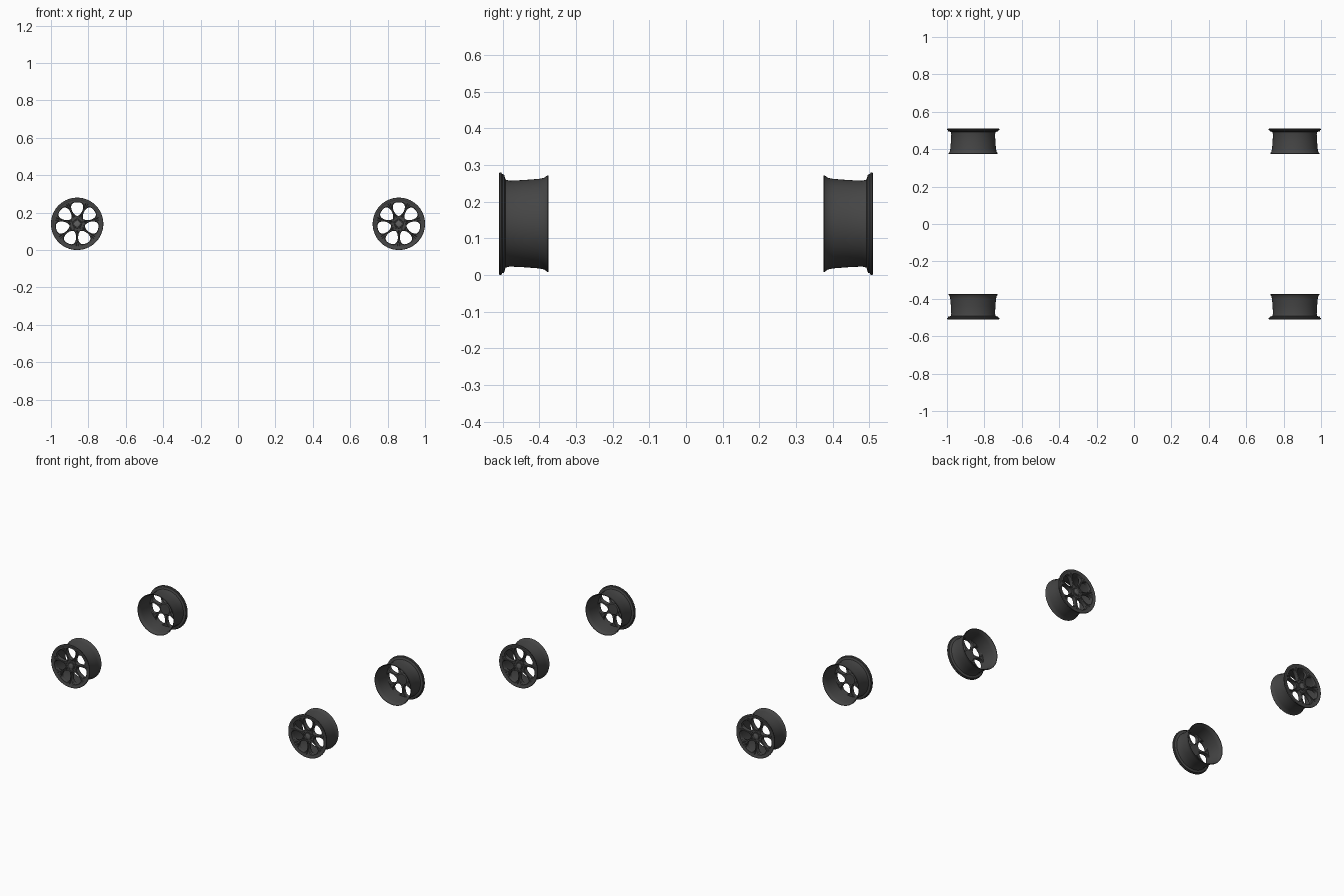
import bpy, bmesh
from math import sin, cos, pi, hypot

if "Cube" in bpy.data.objects:
    bpy.data.objects.remove(bpy.data.objects["Cube"])

CX, CZ, FRONT = -0.86, 0.14, -0.51     # one wheel; the other three are mirrored
N = 7                                  # windows / spokes

mat = bpy.data.materials.new("dark_metal")
mat.diffuse_color = (0.06, 0.06, 0.06, 1)
mat.use_nodes = True
mat.node_tree.nodes["Principled BSDF"].inputs["Base Color"].default_value = mat.diffuse_color
light = bpy.data.materials.new("cap_metal")
light.diffuse_color = (0.12, 0.12, 0.12, 1)
light.use_nodes = True
light.node_tree.nodes["Principled BSDF"].inputs["Base Color"].default_value = light.diffuse_color


def finish(name, bm, material=mat, angle=0.6):
    bmesh.ops.remove_doubles(bm, verts=bm.verts, dist=1e-5)
    bmesh.ops.recalc_face_normals(bm, faces=bm.faces)
    for v in bm.verts:
        v.co.x += CX
        v.co.y += FRONT
        v.co.z += CZ
    me = bpy.data.meshes.new(name)
    bm.to_mesh(me)
    bm.free()
    ob = bpy.data.objects.new(name, me)
    bpy.context.collection.objects.link(ob)
    me.materials.append(material)
    bpy.ops.object.select_all(action='DESELECT')
    ob.select_set(True)
    bpy.context.view_layer.objects.active = ob
    bpy.ops.object.shade_smooth_by_angle(angle=angle)
    # mirror across the car to make all four wheels
    world = bpy.data.objects.get("mirror_centre")
    if world is None:
        world = bpy.data.objects.new("mirror_centre", None)
        bpy.context.collection.objects.link(world)
        world.hide_render = True
    m = ob.modifiers.new("four_wheels", 'MIRROR')
    m.use_axis = (True, True, False)
    m.mirror_object = world
    m.use_mirror_merge = False
    return ob


def lathe(bm, profile, seg, cx=0, cz=0, closed=False):
    rings = [[bm.verts.new((cx + r * sin(2 * pi * i / seg), y, cz + r * cos(2 * pi * i / seg)))
              for i in range(seg)] for r, y in profile]
    pairs = list(zip(rings, rings[1:])) + ([(rings[-1], rings[0])] if closed else [])
    for a, b in pairs:
        for i in range(seg):
            j = (i + 1) % seg
            bm.faces.new((a[i], a[j], b[j], b[i]))
    if not closed:
        bm.faces.new(rings[0])
        bm.faces.new(rings[-1])


# rim barrel with front lip and flared back edge
bm = bmesh.new()
lathe(bm, [(.125, .003), (.136, 0), (.139, .001), (.14, .003), (.14, .006), (.135, .009),
           (.134, .014), (.120, .018), (.117, .03), (.119, .07), (.122, .108), (.125, .123),
           (.1315, .132), (.1315, .135), (.129, .134), (.1225, .124), (.1195, .108),
           (.1165, .07), (.115, .03), (.116, .012)], 84, closed=True)
finish("rim_barrel", bm)

# spoked face: each sector is a band between its outline and a petal window
R0, R1, H = .034, .127, pi / N
Z0, Z1, W, ZC = .042, .115, .032, .085


def inside(x, z):
    u = (z - Z0) / (Z1 - Z0)
    return 0 < u < 1 and abs(x) < W * u ** .65 * (1 - u) ** .35 / .523


def window_hit(px, pz):
    lo, hi = 0, 1
    for _ in range(30):
        t = (lo + hi) / 2
        if inside(px * t, ZC + (pz - ZC) * t):
            lo = t
        else:
            hi = t
    return px * lo, ZC + (pz - ZC) * lo


def outline():
    side, arc = 12, 12
    pol = [(R0 + (R1 - R0) * i / side, H) for i in range(side)]
    pol += [(R1, H - 2 * H * i / arc) for i in range(arc)]
    pol += [(R1 + (R0 - R1) * i / side, -H) for i in range(side)]
    pol += [(R0, -H + 2 * H * i / 8) for i in range(8)]
    return [(r * sin(a), r * cos(a)) for r, a in pol]


def dish(r):
    k = max(0, min(1, (r - R0) / (.118 - R0)))
    return .010 - .007 * k


# (blend to window, extra depth, groove share, is back)
LOOPS = [(0, 0, 1, 0), (.3, 0, .9, 0), (.45, 0, 0, 0), (.8, 0, 0, 0), (1, .004, 0, 0),
         (1, .022, 0, 1), (.8, .026, 0, 1), (0, .026, 0, 1)]
bm = bmesh.new()
pts = outline()
wins = [window_hit(*p) for p in pts]
for k in range(N):
    ca, sa = cos(2 * pi * k / N), sin(2 * pi * k / N)
    rings = []
    for t, extra, groove, back in LOOPS:
        ring = []
        for (px, pz), (wx, wz) in zip(pts, wins):
            x, z = px + (wx - px) * t, pz + (wz - pz) * t
            r = hypot(x, z)
            y = dish(r) + extra
            if groove and .042 < r < .118:
                y += .005 * groove
            if back and r > .1155:
                x, z = x * .1155 / r, z * .1155 / r
            ring.append(bm.verts.new((x * ca + z * sa, y, z * ca - x * sa)))
        rings.append(ring)
    n = len(pts)
    for a, b in zip(rings, rings[1:]):
        for i in range(n):
            j = (i + 1) % n
            bm.faces.new((a[i], a[j], b[j], b[i]))
finish("spoked_face", bm)

# hub with raised seat and mounting pad behind
bm = bmesh.new()
lathe(bm, [(.017, .010), (.022, .010), (.024, .012), (.034, .012), (.037, .0095),
           (.039, .012), (.039, .034), (.034, .038), (.012, .038)], 42)
finish("hub", bm)

# centre cap
bm = bmesh.new()
lathe(bm, [(.008, .0045), (.014, .005), (.017, .0065), (.018, .009), (.018, .014)], 32)
finish("centre_cap", bm, light)

# wheel nuts
bm = bmesh.new()
for i in range(5):
    a = 2 * pi * i / 5
    lathe(bm, [(.0025, .006), (.0038, .007), (.0042, .014)], 6, .0285 * sin(a), .0285 * cos(a))
finish("wheel_nuts", bm, light, 0.4)
